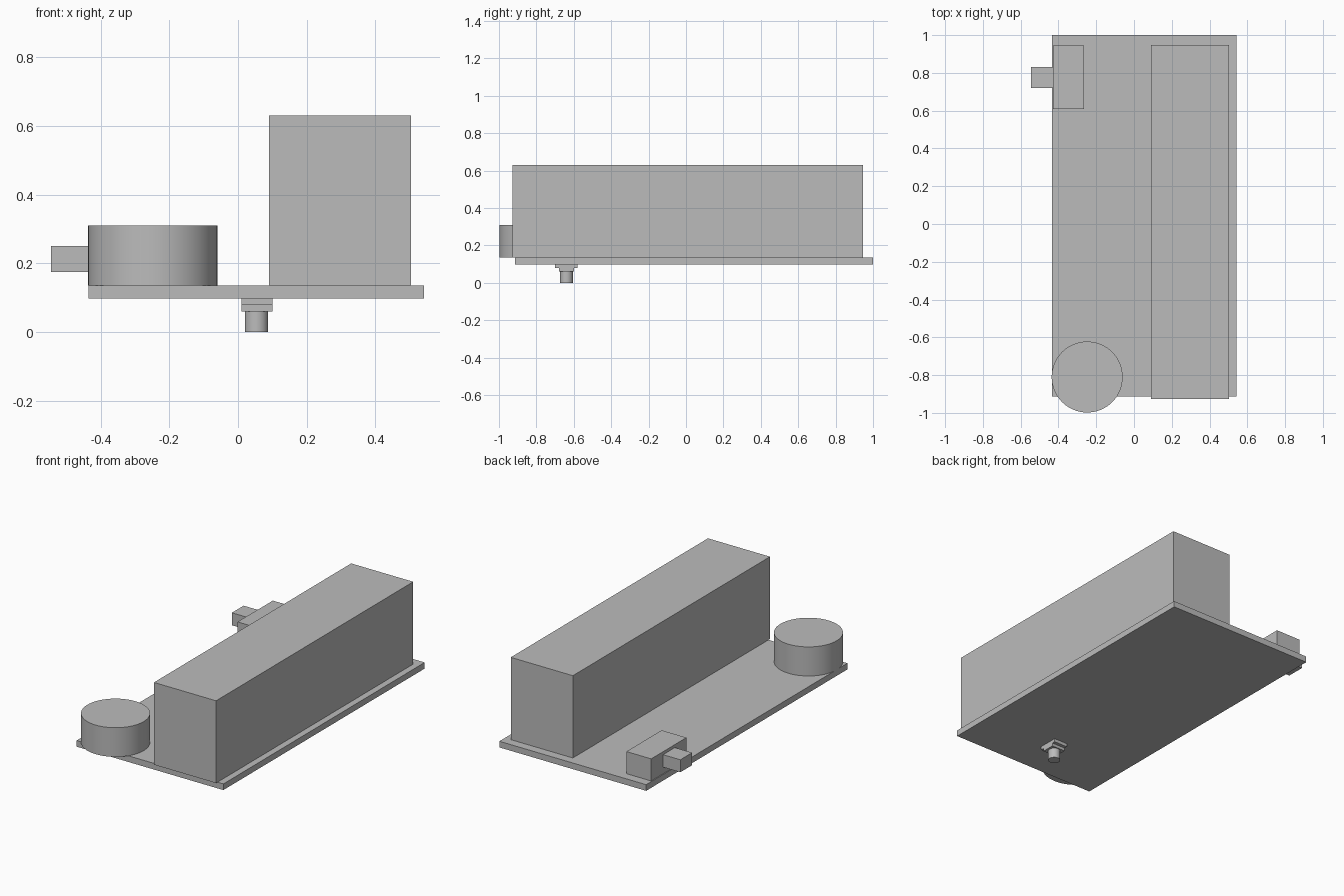
import bpy
import math

cube = bpy.data.objects.get("Cube")
if cube:
    bpy.data.objects.remove(cube, do_unlink=True)

# Single grey finish
GREY = (0.5, 0.5, 0.5, 1.0)
grey = bpy.data.materials.new("plain grey")
grey.use_nodes = True
grey.diffuse_color = GREY
grey.node_tree.nodes["Principled BSDF"].inputs["Base Color"].default_value = GREY


def box(name, x, y, z):
    """Block spanning the given (low, high) ranges."""
    bpy.ops.mesh.primitive_cube_add(size=1, location=[sum(r) / 2 for r in (x, y, z)])
    ob = bpy.context.object
    ob.name = name
    ob.scale = [r[1] - r[0] for r in (x, y, z)]
    bpy.ops.object.transform_apply(location=False, rotation=False, scale=True)
    ob.data.materials.append(grey)
    return ob


def drum(name, centre, radius, z):
    """Upright smooth cylinder."""
    bpy.ops.mesh.primitive_cylinder_add(
        vertices=64, radius=radius, depth=z[1] - z[0],
        location=(centre[0], centre[1], sum(z) / 2))
    ob = bpy.context.object
    ob.name = name
    ob.data.materials.append(grey)
    bpy.ops.object.shade_smooth_by_angle(angle=math.radians(30))
    return ob


BOTTOM, TOP = 0.098, 0.135

# Board and the long block on its left side
box("base_board", (-0.435, 0.542), (-0.913, 1.0), (BOTTOM, TOP))
box("battery_block", (0.09, 0.503), (-0.927, 0.947), (TOP, 0.63))

# Round buzzer overhanging the front corner
drum("buzzer", (-0.248, -0.81), 0.188, (TOP, 0.31))

# Slide switch at the rear, with its lever past the board edge
box("switch_body", (-0.43, -0.265), (0.61, 0.945), (TOP, 0.268))
box("switch_lever", (-0.545, -0.43), (0.72, 0.832), (0.175, 0.25))

# Small sensor under the board
box("sensor_plate", (0.01, 0.10), (-0.70, -0.58), (0.078, BOTTOM))
box("sensor_bar", (0.01, 0.10), (-0.68, -0.60), (0.06, 0.078))
drum("sensor_pin", (0.054, -0.639), 0.034, (0.0, 0.06))
